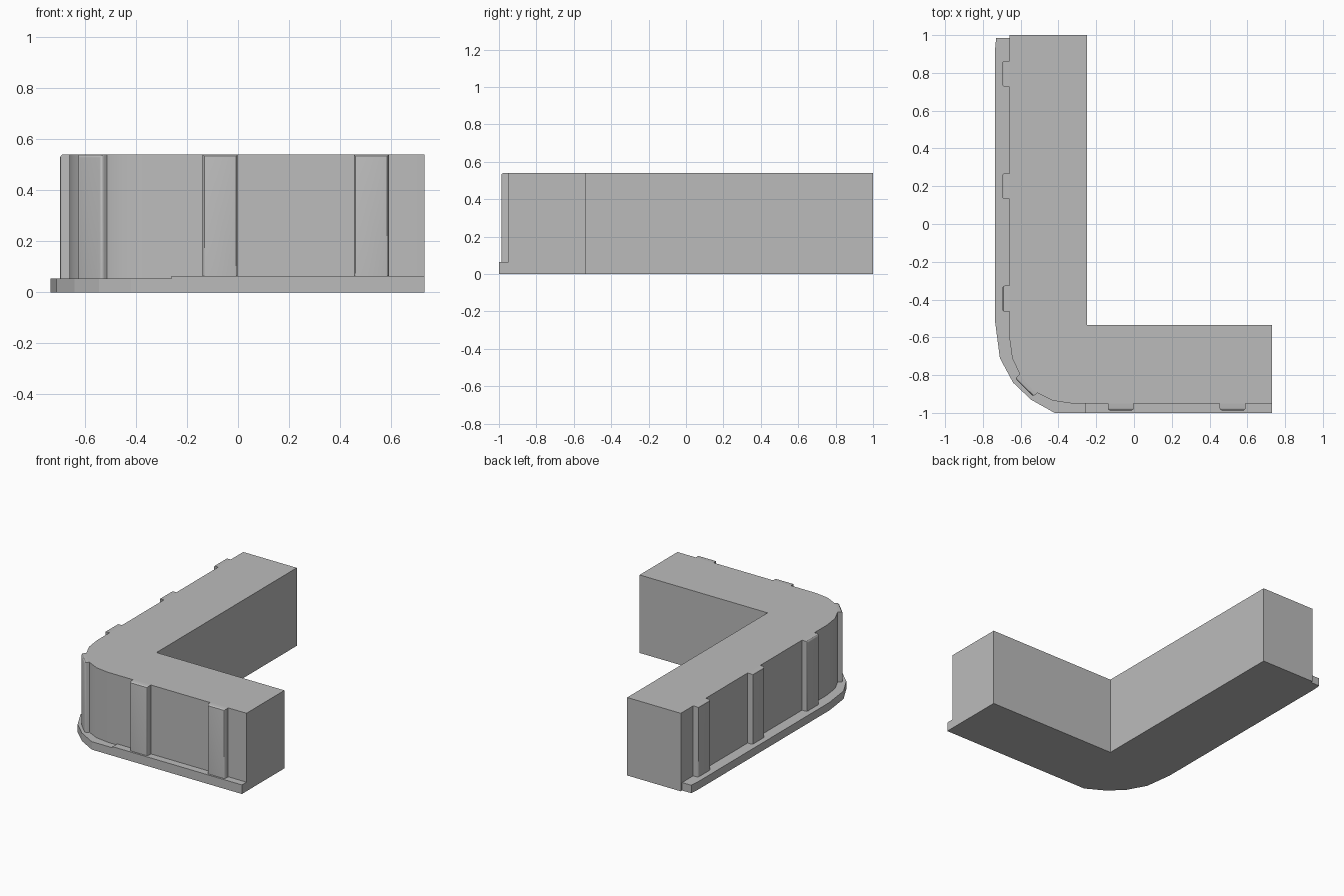
import bpy, bmesh
from math import pi
from mathutils import Matrix, Vector

if "Cube" in bpy.data.objects:
    bpy.data.objects.remove(bpy.data.objects["Cube"])

stone = bpy.data.materials.new("plain grey")
stone.use_nodes = True
stone.diffuse_color = (0.5, 0.5, 0.5, 1)
stone.node_tree.nodes["Principled BSDF"].inputs["Base Color"].default_value = (0.5, 0.5, 0.5, 1)


def finish(name, bm, smooth=False):
    bmesh.ops.recalc_face_normals(bm, faces=bm.faces)
    mesh = bpy.data.meshes.new(name)
    bm.to_mesh(mesh)
    bm.free()
    mesh.materials.append(stone)
    obj = bpy.data.objects.new(name, mesh)
    bpy.context.collection.objects.link(obj)
    if smooth:
        bpy.ops.object.select_all(action='DESELECT')
        obj.select_set(True)
        bpy.context.view_layer.objects.active = obj
        bpy.ops.object.shade_smooth_by_angle(angle=pi / 6)
    return obj


def prism(name, outline, bottom, top, smooth=False):
    bm = bmesh.new()
    face = bm.faces.new([bm.verts.new((x, y, bottom)) for x, y in outline])
    side = bmesh.ops.extrude_face_region(bm, geom=[face])["geom"]
    verts = [v for v in side if isinstance(v, bmesh.types.BMVert)]
    bmesh.ops.translate(bm, verts=verts, vec=(0, 0, top - bottom))
    return finish(name, bm, smooth)


# L-shaped wall with a rounded outer corner
wall_corner = [(-0.66, -0.60), (-0.645, -0.71), (-0.60, -0.805),
               (-0.53, -0.885), (-0.43, -0.935), (-0.33, -0.95)]
prism("corner_wall", [(-0.25, 1), (-0.66, 1)] + wall_corner +
      [(0.73, -0.95), (0.73, -0.535), (-0.25, -0.535)], 0, 0.54, True)

# Projecting base ledge following the outer side
ledge_corner = [(-0.735, -0.52), (-0.71, -0.71), (-0.64, -0.84),
                (-0.545, -0.93), (-0.42, -1)]
prism("base_ledge", [(-0.65, 0.985), (-0.73, 0.985), (-0.735, 0.93)] + ledge_corner +
      [(-0.25, -1), (-0.25, -0.9), (-0.5, -0.8), (-0.65, -0.55)], 0, 0.055)
prism("front_ledge", [(-0.26, -1), (0.73, -1), (0.73, -0.94), (-0.26, -0.94)], 0, 0.063)


# Pilasters with softened outer edges; local -y points away from the wall
def pilaster(name, x, y, turn, depth=0.037):
    low, high, back = 0.03, 0.54, 0.03
    bm = bmesh.new()
    bmesh.ops.create_cube(bm, size=1)
    bmesh.ops.scale(bm, vec=(0.137, depth + back, high - low), verts=bm.verts)
    bmesh.ops.translate(bm, vec=(0, (back - depth) / 2, (high + low) / 2), verts=bm.verts)
    edges = [e for e in bm.edges if all(v.co.y < 0 for v in e.verts)
             and any(v.co.z > 0.3 for v in e.verts)]
    bmesh.ops.bevel(bm, geom=edges, offset=0.013, segments=3, profile=0.5, affect='EDGES')
    bm.transform(Matrix.Translation(Vector((x, y, 0))) @ Matrix.Rotation(turn, 4, 'Z'))
    finish(name, bm, True)


for i, y in enumerate((0.795, 0.2, -0.395)):
    pilaster(f"side_pilaster_{i + 1}", -0.66, y, -pi / 2)
for i, x in enumerate((-0.07, 0.522)):
    pilaster(f"front_pilaster_{i + 1}", x, -0.95, 0)
pilaster("corner_pilaster", -0.56, -0.845, -pi / 4, 0.03)
